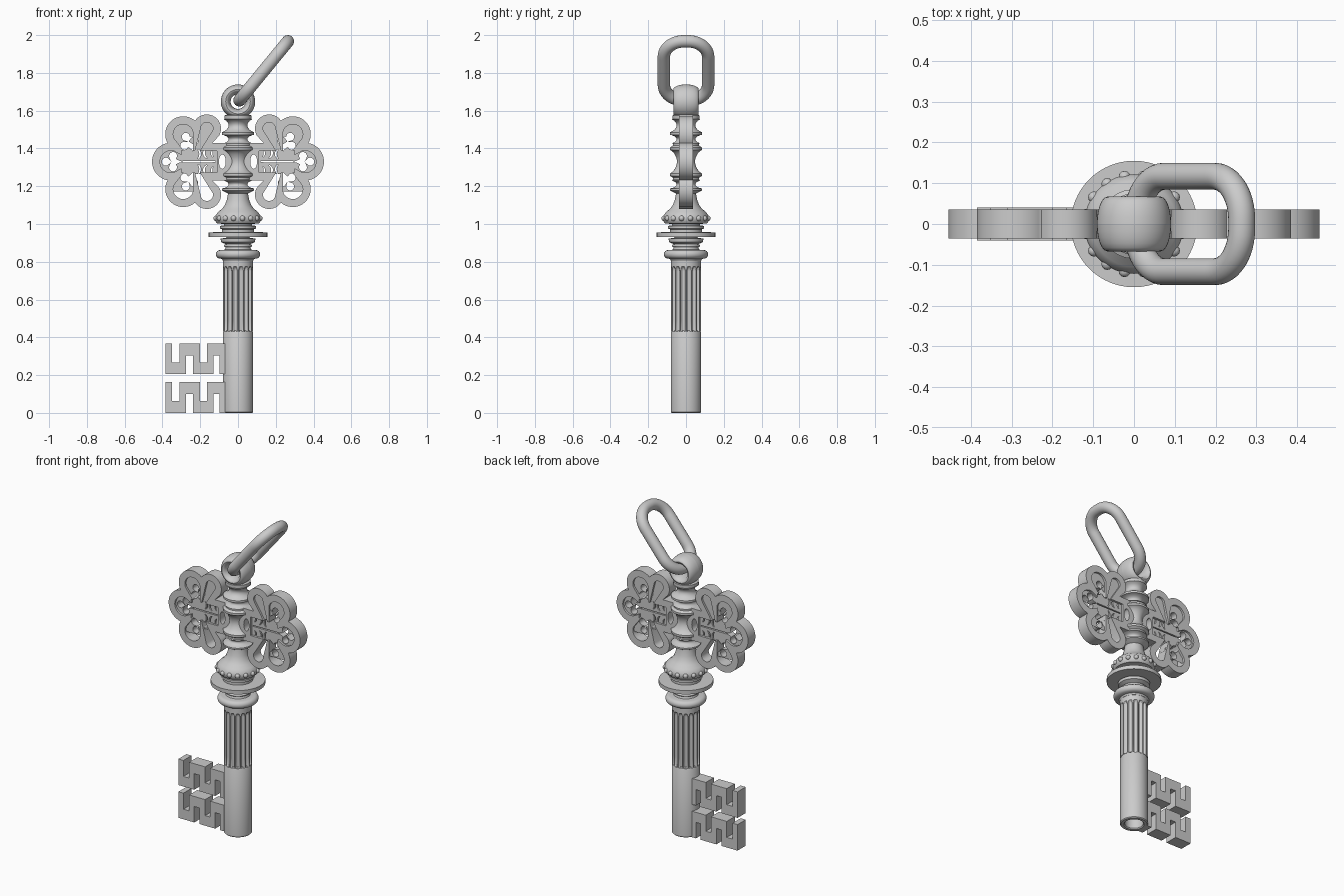
import bpy, math
from math import sin, cos, pi, radians, sqrt
from mathutils import Matrix, Vector

if "Cube" in bpy.data.objects:
    bpy.data.objects.remove(bpy.data.objects["Cube"])


def add(name, mesh, angle=35):
    mesh.shade_smooth()
    mesh.set_sharp_from_angle(angle=radians(angle))
    ob = bpy.data.objects.new(name, mesh)
    bpy.context.collection.objects.link(ob)
    return ob


def grid(name, rows, close_rows=False, angle=35):
    """Skin rows of points; every row is a closed loop."""
    n, m = len(rows[0]), len(rows)
    faces = []
    for i in range(m if close_rows else m - 1):
        a, b = i * n, (i + 1) % m * n
        faces += [(a + j, a + (j + 1) % n, b + (j + 1) % n, b + j) for j in range(n)]
    me = bpy.data.meshes.new(name)
    me.from_pydata([p for r in rows for p in r], [], faces)
    return add(name, me, angle)


def lathe(name, prof, n=64):
    return grid(name, [[(r * cos(2 * pi * j / n), r * sin(2 * pi * j / n), z)
                        for j in range(n)] for r, z in prof])


def plate(name, loops, half):
    """Filled outline in x-z with holes, thickness 2*half along y."""
    cu = bpy.data.curves.new(name, 'CURVE')
    cu.dimensions, cu.fill_mode, cu.extrude = '2D', 'BOTH', half
    for pts in loops:
        sp = cu.splines.new('POLY')
        sp.points.add(len(pts) - 1)
        for p, (x, z) in zip(sp.points, pts):
            p.co = (x, z, 0, 1)
        sp.use_cyclic_u = True
    tmp = bpy.data.objects.new(name + "_outline", cu)
    bpy.context.collection.objects.link(tmp)
    dg = bpy.context.evaluated_depsgraph_get()
    me = bpy.data.meshes.new_from_object(tmp.evaluated_get(dg))
    bpy.data.objects.remove(tmp)
    me.transform(Matrix.Rotation(pi / 2, 4, 'X'))
    return add(name, me)


def cove(R, r, z0, z1, n=8):
    return [(R - (R - r) * sin(pi * i / n) ** 0.7, z0 + (z1 - z0) * i / n) for i in range(n + 1)]


def bead(r, R, z0, z1, n=8):
    zc, h = (z0 + z1) / 2, (z1 - z0) / 2
    return [(r + (R - r) * sin(pi * i / n), zc - h * cos(pi * i / n)) for i in range(n + 1)]


# Hollow lower shaft
lathe("barrel", [(0, .3), (.053, .3), (.053, .006), (.058, 0), (.075, 0), (.08, .005),
                 (.08, .425), (.076, .432), (.06, .432)])

# Fluted shaft section: 16 round-ended grooves
N, rows = 16, []
zs = [.43, .432] + [.437 + .31 * i / 6 for i in range(7)] + [.75 + .004 * i for i in range(7)] + [.79, .82]
for z in zs:
    end = max(0, (z - .75) / .024, (.437 - z) / .007)
    w = .36 * sqrt(max(0, 1 - end * end))
    row = []
    for j in range(N * 12):
        f = (j / 12) % 1 - .5
        d = .014 * sqrt(max(0, 1 - (f / w) ** 2)) * w / .36 if w > .01 else 0
        a = 2 * pi * j / (N * 12)
        row.append(((.079 - d) * cos(a), (.079 - d) * sin(a), z))
    rows.append(row)
grid("fluted_shaft", rows, angle=30)

# Collars, wide disc and bulb
lathe("collar", [(.06, .8), (.08, .805), (.085, .815)] + bead(.095, .117, .817, .862)
      + [(.07, .864), (.065, .875)] + bead(.065, .075, .877, .893)
      + [(.09, .905), (.092, .922), (.06, .928), (.06, .932), (.155, .932), (.155, .956),
         (.085, .957), (.085, .972), (.095, .976), (.095, .99), (.075, .993), (.075, 1.0),
         (.11, 1.003), (.12, 1.015), (.122, 1.032), (.118, 1.047), (.105, 1.064), (.085, 1.08),
         (.07, 1.1), (.06, 1.125), (.054, 1.155), (.052, 1.17)])

# Baluster stem between the wings
lathe("stem", [(.05, 1.16), (.07, 1.17), (.085, 1.178), (.085, 1.188)]
      + cove(.075, .05, 1.19, 1.23) + [(.07, 1.235), (.07, 1.245)]
      + [(.085, 1.255), (.085, 1.268)] + cove(.08, .048, 1.27, 1.39, 12)
      + [(.085, 1.392), (.085, 1.405), (.07, 1.415), (.07, 1.425)]
      + cove(.075, .05, 1.427, 1.47) + [(.085, 1.472), (.085, 1.485)]
      + cove(.075, .05, 1.49, 1.555) + [(.072, 1.557), (.072, 1.575), (.05, 1.58), (.045, 1.6)])

# Studs around the bulb
for k in range(16):
    a = 2 * pi * (k + .5) / 16
    c = Vector((.118 * cos(a), .118 * sin(a), 1.03))
    s = [(.0145 * sin(pi * i / 8), .0145 * cos(pi * i / 8)) for i in range(9)]
    lathe("stud", s, 12).location = c

# Pierced wings: outlines come from radial unions of circles
CX = .24
LOBES = [(.355, 0, .1)] + [(x, s * z, r) for s in (1, -1)
                           for x, z, r in ((.29, .145, .095), (.165, .175, .075))]


def union(cx, cz, circles, n, rot=0, box=None):
    out = []
    for i in range(n):
        a = 2 * pi * (i + .5) / n
        c, s, best = cos(a), sin(a), .002
        for x, z, r in circles:
            b = x * c + z * s
            disc = r * r - (x * x + z * z - b * b)
            if disc > 0:
                best = max(best, b + sqrt(disc))
        if box:
            x0, x1, h = box
            best = max(best, min((x1 if c > 0 else x0) / c if abs(c) > 1e-6 else 9, h / max(1e-6, abs(s))))
        out.append((cx + best * cos(a + rot), cz + best * sin(a + rot)))
    return out


def wing_outline(inset, x0):
    return union(CX, 0, [(x - CX, z, r - inset) for x, z, r in LOBES], 360,
                 box=(x0 - CX, .06, .1 - inset))


def trefoil(cx, cz, rot):
    shape = [(.03, 0, .021), (-.008, .03, .021), (-.008, -.03, .021), (-.02, 0, .014),
             (-.035, 0, .008), (-.048, 0, .005)]
    return union(cx, cz, shape, 72, rot)


def arc_slit(cx, cz, r, a0, a1, w):
    ang = [radians(a0 + (a1 - a0) * i / 10) for i in range(11)]
    ws = [w * (.35 + .65 * sin(pi * i / 10)) for i in range(11)]
    return ([(cx + (r + v) * cos(a), cz + (r + v) * sin(a)) for a, v in zip(ang, ws)]
            + [(cx + (r - v) * cos(a), cz + (r - v) * sin(a)) for a, v in zip(ang[::-1], ws)])


crescent = [(.083 + .018 * cos(2 * pi * i / 24), .038 * sin(2 * pi * i / 24)) for i in range(24)]
holes = [trefoil(.352, 0, 0), [(.12, -.003), (.295, -.004), (.295, .004), (.12, .003)]]
for s in (1, -1):
    holes += [trefoil(.262, s * .105, s * radians(62)),
              arc_slit(.15, s * .045, .03, -62, 62, .005),
              arc_slit(.23, s * .04, .03, 128, 232, .005),
              arc_slit(.113, s * .045, .027, -45, 45, .004)]
rim = plate("wing_rim_right", [wing_outline(0, .03), wing_outline(.042, .112), crescent], .036)
panel = plate("wing_panel_right", [wing_outline(.034, .104)] + holes, .023)
for ob in (rim, panel):
    ob.location.z = 1.33
    other = bpy.data.objects.new(ob.name.replace("right", "left"), ob.data)
    bpy.context.collection.objects.link(other)
    other.location.z = 1.33
    other.rotation_euler.z = pi

# Two meander-cut bits
xs = [-.385, -.35, -.31, -.275, -.238, -.2, -.165, -.13, -.097, -.065]
H, T, B = .163, .063, .1
top = [(xs[0], H), (xs[1], H), (xs[1], T), (xs[2], T), (xs[2], H), (xs[5], H),
       (xs[5], T), (xs[6], T), (xs[6], H), (xs[9], H)]
bottom = [(xs[9], 0), (xs[8], 0), (xs[8], B), (xs[7], B), (xs[7], 0), (xs[4], 0),
          (xs[4], B), (xs[3], B), (xs[3], 0), (xs[0], 0)]
for name, z in (("lower_bit", 0), ("upper_bit", .205)):
    plate(name, [top + bottom], .04).location.z = z

# Rounded eye on top, hole along y
eye = lathe("eye", [(.065 + .026 * cos(2 * pi * i / 24), .067 * sin(2 * pi * i / 24))
                    for i in range(25)], 48)
eye.rotation_euler.x = pi / 2
eye.location.z = 1.648

# Tilted chain link swept along a rounded rectangle
A, E = Vector((.008, 0, 1.655)), Vector((.264, 0, 1.967))
d = (E - A).normalized()
mid, L, W, R = (A + E) / 2, (E - A).length / 2, .117, .105
Y = Vector((0, 1, 0))
nrm = d.cross(Y)
rows = []
for k, (su, sv) in enumerate(((1, 1), (-1, 1), (-1, -1), (1, -1))):
    for i in range(13):
        a = (k + i / 12) * pi / 2
        c = mid + d * (su * (L - R) + R * cos(a)) + Y * (sv * (W - R) + R * sin(a))
        o = d * cos(a) + Y * sin(a)
        rows.append([c + .033 * (o * cos(t) + nrm * sin(t)) for t in [2 * pi * j / 24 for j in range(24)]])
grid("chain_link", rows, True)
